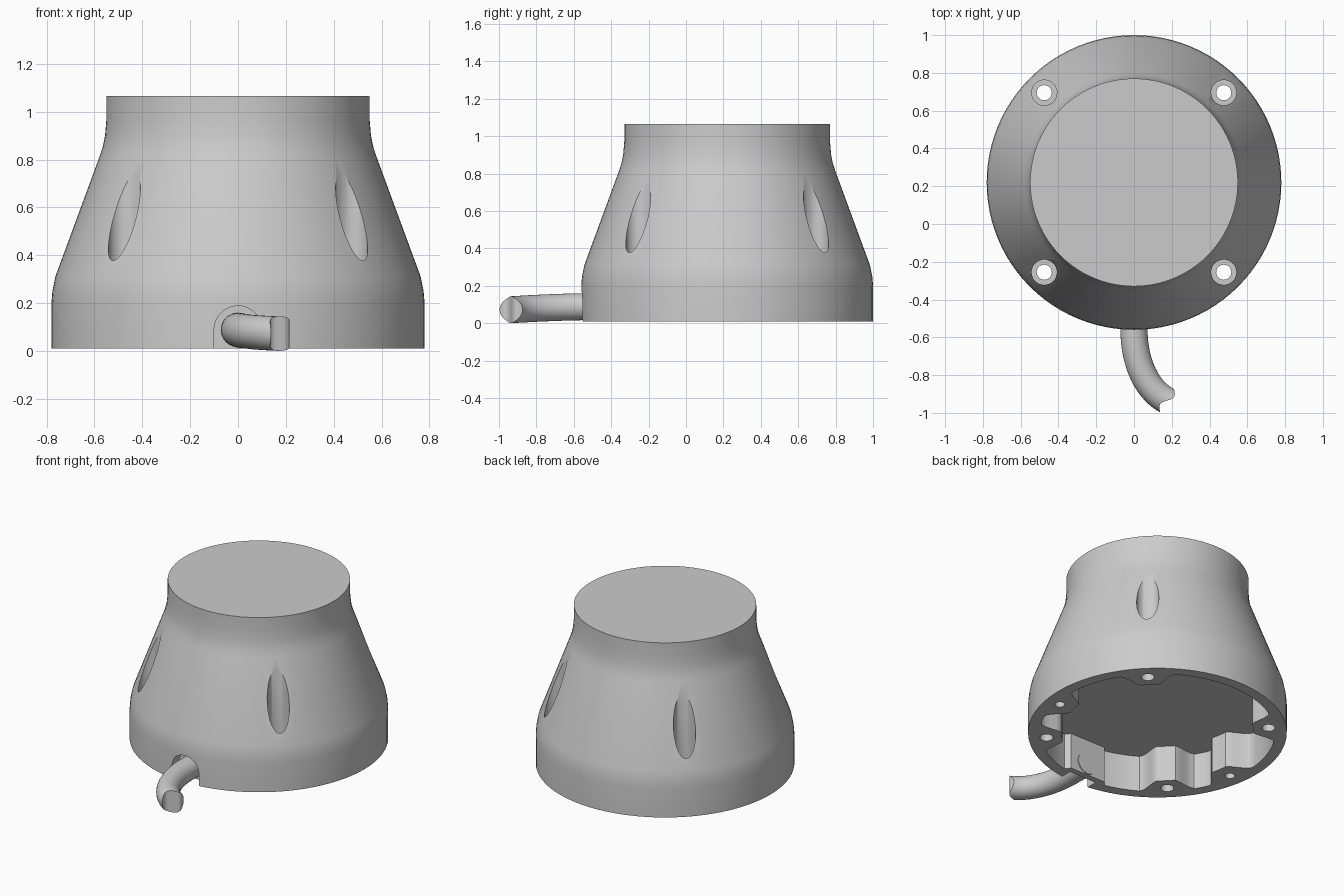
import bpy, bmesh, math
from mathutils import Vector, Matrix
from mathutils.geometry import interpolate_bezier

if "Cube" in bpy.data.objects:
    bpy.data.objects.remove(bpy.data.objects["Cube"])

CY = 0.22            # body axis
BOLT_R = 0.672       # bolt circle radius
CORNERS = [45, 135, 225, 315]
SCREWS = [-10, 190]

grey = bpy.data.materials.new("plain_grey")
grey.use_nodes = True
grey.diffuse_color = (0.6, 0.6, 0.6, 1)
grey.node_tree.nodes["Principled BSDF"].inputs["Base Color"].default_value = (0.6, 0.6, 0.6, 1)


def make_object(name, bm):
    bmesh.ops.recalc_face_normals(bm, faces=bm.faces)
    mesh = bpy.data.meshes.new(name)
    bm.to_mesh(mesh)
    bm.free()
    mesh.materials.append(grey)
    obj = bpy.data.objects.new(name, mesh)
    bpy.context.collection.objects.link(obj)
    return obj


def select(obj):
    bpy.ops.object.select_all(action='DESELECT')
    obj.select_set(True)
    bpy.context.view_layer.objects.active = obj


def prism(name, points, low, high, matrix=Matrix()):
    """Closed solid from a flat outline pushed along its local z."""
    bm = bmesh.new()
    face = bm.faces.new([bm.verts.new((x, y, low)) for x, y in points])
    top = bmesh.ops.extrude_face_region(bm, geom=[face])["geom"]
    bmesh.ops.translate(bm, vec=(0, 0, high - low),
                        verts=[v for v in top if isinstance(v, bmesh.types.BMVert)])
    bm.transform(matrix)
    return make_object(name, bm)


def circle(radius, count, cx=0, cy=0):
    return [(cx + radius * math.cos(math.tau * i / count),
             cy + radius * math.sin(math.tau * i / count)) for i in range(count)]


def cut(target, cutter):
    cutter.hide_render = True
    mod = target.modifiers.new("cut", 'BOOLEAN')
    mod.operation = 'DIFFERENCE'
    mod.solver = 'EXACT'
    mod.object = cutter
    select(target)
    bpy.ops.object.modifier_apply(modifier=mod.name)
    bpy.data.objects.remove(cutter)


# Housing shell: lathed profile
profile = [(0.78, 0.01), (0.78, 0.2), (0.776, 0.25), (0.764, 0.31), (0.578, 0.815),
           (0.565, 0.855), (0.556, 0.9), (0.55, 0.97), (0.55, 1.065)]
SIDES = 96
bm = bmesh.new()
rings = [[bm.verts.new((x, y + CY, z)) for x, y in circle(r, SIDES)] for r, z in profile]
for a, b in zip(rings, rings[1:]):
    for i in range(SIDES):
        j = (i + 1) % SIDES
        bm.faces.new((a[i], a[j], b[j], b[i]))
bm.faces.new(rings[0])
bm.faces.new(rings[-1])
housing = make_object("housing", bm)


# Underside cavity, leaving bosses and a flat cable block on the wall
def cavity_radius(deg):
    r = 0.71
    for boss in CORNERS + SCREWS:
        gap = abs((deg - boss + 180) % 360 - 180)
        t = min(max((14 - gap) / 9, 0), 1)
        r = min(r, 0.71 - 0.13 * t * t * (3 - 2 * t))
    if abs(deg - 270) < 12:
        r = min(r, 0.66 / math.cos(math.radians(deg - 270)))
    return r


outline = [(cavity_radius(d) * math.cos(math.radians(d)),
            CY + cavity_radius(d) * math.sin(math.radians(d)))
           for d in (i * 1.5 + 0.3 for i in range(240))]
cut(housing, prism("cavity_cutter", outline, -0.1, 0.25))

# Corner bolt holes with counterbored pockets in the sloping wall
for deg in CORNERS:
    x = BOLT_R * math.cos(math.radians(deg))
    y = CY + BOLT_R * math.sin(math.radians(deg))
    cut(housing, prism("pocket_cutter", circle(0.067, 32, x, y), 0.3, 1.2))
    cut(housing, prism("bolt_cutter", circle(0.04, 24, x, y), -0.1, 0.5))

# Blind screw holes
for deg in SCREWS:
    x = 0.68 * math.cos(math.radians(deg))
    y = CY + 0.68 * math.sin(math.radians(deg))
    cut(housing, prism("screw_cutter", circle(0.03, 20, x, y), -0.1, 0.2))

# Arched cable slot in the front wall
arch = [(0.1 * math.cos(math.pi * i / 20), 0.088 + 0.1 * math.sin(math.pi * i / 20))
        for i in range(21)] + [(-0.1, -0.1), (0.1, -0.1)]
cut(housing, prism("slot_cutter", arch, 0.48, 0.7, Matrix.Rotation(math.pi / 2, 4, 'X')))

# Cable: swept tube with a wavy broken end
R, N = 0.072, 32
path = [Vector((0, -0.435, 0.088))] + interpolate_bezier(
    Vector((0, -0.56, 0.088)), Vector((0, -0.72, 0.085)),
    Vector((0.06, -0.875, 0.076)), Vector((0.175, -0.935, 0.072)), 16)
bm = bmesh.new()
rings = []
for k, p in enumerate(path):
    along = path[min(k + 1, len(path) - 1)] - path[max(k - 1, 0)]
    along.z = 0
    along.normalize()
    side = Vector((-along.y, along.x, 0))
    ring = []
    for i in range(N):
        a = math.tau * i / N
        wave = 0.022 * math.sin(math.pi * math.cos(a)) if k == len(path) - 1 else 0
        ring.append(bm.verts.new(p + side * R * math.cos(a)
                                 + Vector((0, 0, R * math.sin(a))) + along * wave))
    rings.append(ring)
for a, b in zip(rings, rings[1:]):
    for i in range(N):
        j = (i + 1) % N
        bm.faces.new((a[i], a[j], b[j], b[i]))
bm.faces.new(rings[0])
end = rings[-1]
for i in range(N // 2):
    strip = [end[i], end[i + 1], end[(N - i - 1) % N], end[(N - i) % N]]
    bm.faces.new(list(dict.fromkeys(strip)))
cable = make_object("cable", bm)

# Smooth shading with sharp edges kept
for obj in (housing, cable):
    select(obj)
    bpy.ops.object.shade_smooth_by_angle(angle=math.radians(30))
